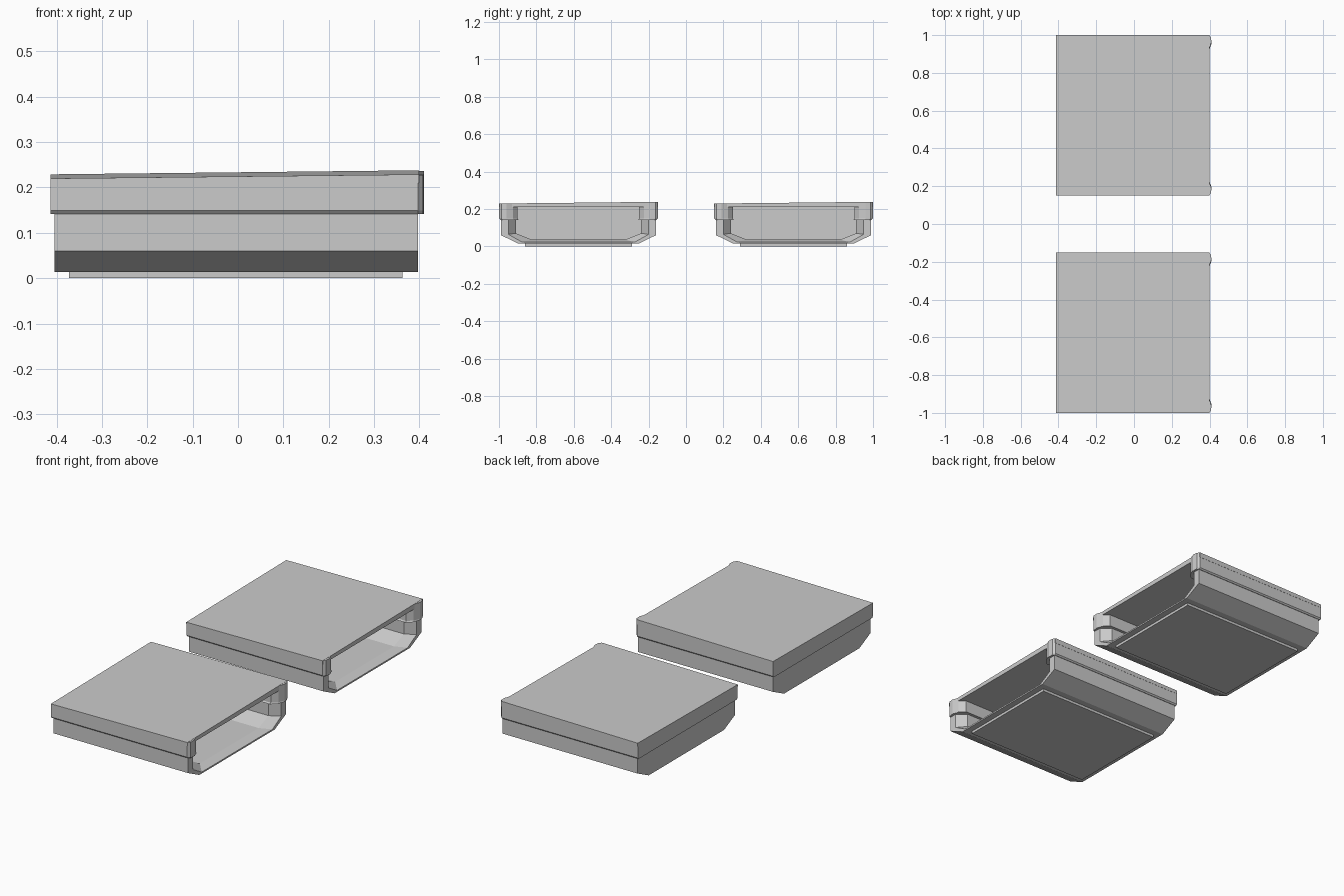
import bpy, bmesh

if "Cube" in bpy.data.objects:
    bpy.data.objects.remove(bpy.data.objects["Cube"])


def loft(name, rings):
    """Join equal-length rings of 3D points into a closed solid."""
    bm = bmesh.new()
    rows = [[bm.verts.new(p) for p in r] for r in rings]
    n = len(rows[0])
    for a, b in zip(rows, rows[1:]):
        for i in range(n):
            j = (i + 1) % n
            bm.faces.new((a[i], a[j], b[j], b[i]))
    caps = [bm.faces.new(rows[0]), bm.faces.new(rows[-1])]
    bmesh.ops.recalc_face_normals(bm, faces=bm.faces)
    bmesh.ops.triangulate(bm, faces=caps)
    me = bpy.data.meshes.new(name)
    bm.to_mesh(me)
    bm.free()
    ob = bpy.data.objects.new(name, me)
    bpy.context.collection.objects.link(ob)
    return ob


def mirrored(half):
    """Complete a half outline by mirroring its second-axis-free coordinate y."""
    return half + [(-y, v) for y, v in reversed(half)]


def top_z(x, y):
    """Slightly tilted top plane."""
    return 0.229 + 0.0045 * x / 0.41 + 0.0045 * y / 0.42


def u_section(x, wall, floor, knee, foot, cy):
    outer = [(0.415, 0.15), (0.415, 0.06), (0.32, 0.014)]
    inner = [(foot, floor), (wall, knee), (wall, 0.15)]
    pts = outer + [(-y, z) for y, z in reversed(outer)]
    pts += [(-y, z) for y, z in reversed(inner)] + inner
    return [(x, cy + y, z) for y, z in pts]


for side, cy in (("near", -0.575), ("far", 0.575)):
    # lower tray: U section with a flared mouth at +x
    loft(side + "_tray", [
        u_section(-0.405, 0.335, 0.036, 0.07, 0.25, cy),
        u_section(0.35, 0.335, 0.036, 0.07, 0.25, cy),
        u_section(0.397, 0.375, 0.022, 0.064, 0.30, cy)])

    # closed back wall inside the U
    wall = mirrored([(0.34, 0.15), (0.34, 0.069), (0.25, 0.03)])
    loft(side + "_back_wall", [[(x, cy + y, z) for y, z in wall]
                               for x in (-0.405, -0.375)])

    # upper band: U in plan with rounded mouth ends
    plan = mirrored([(0.424, -0.413), (0.424, 0.397), (0.412, 0.408),
                     (0.385, 0.41), (0.35, 0.397), (0.325, 0.37),
                     (0.325, -0.38)])
    # order the outline as one U-shaped loop
    half = plan[:7]
    loop = half + [(-y, x) for y, x in reversed(half)]
    low = [(x, cy + y * 0.985, 0.142) for y, x in loop]
    mid = [(x, cy + y, 0.149) for y, x in loop]
    high = [(x, cy + y, top_z(x, y) - 0.001) for y, x in loop]
    loft(side + "_upper_band", [low, mid, high])

    # thin tilted lid
    rect = [(-0.413, -0.425), (0.399, -0.425), (0.399, 0.425), (-0.413, 0.425)]
    loft(side + "_lid", [[(x, cy + y, 0.21) for x, y in rect],
                         [(x, cy + y, top_z(x, y)) for x, y in rect]])

    # base plate
    foot = [(-0.373, -0.285), (0.363, -0.285), (0.363, 0.285), (-0.373, 0.285)]
    loft(side + "_base_plate", [[(x, cy + y, z) for x, y in foot]
                                for z in (0.0, 0.018)])
